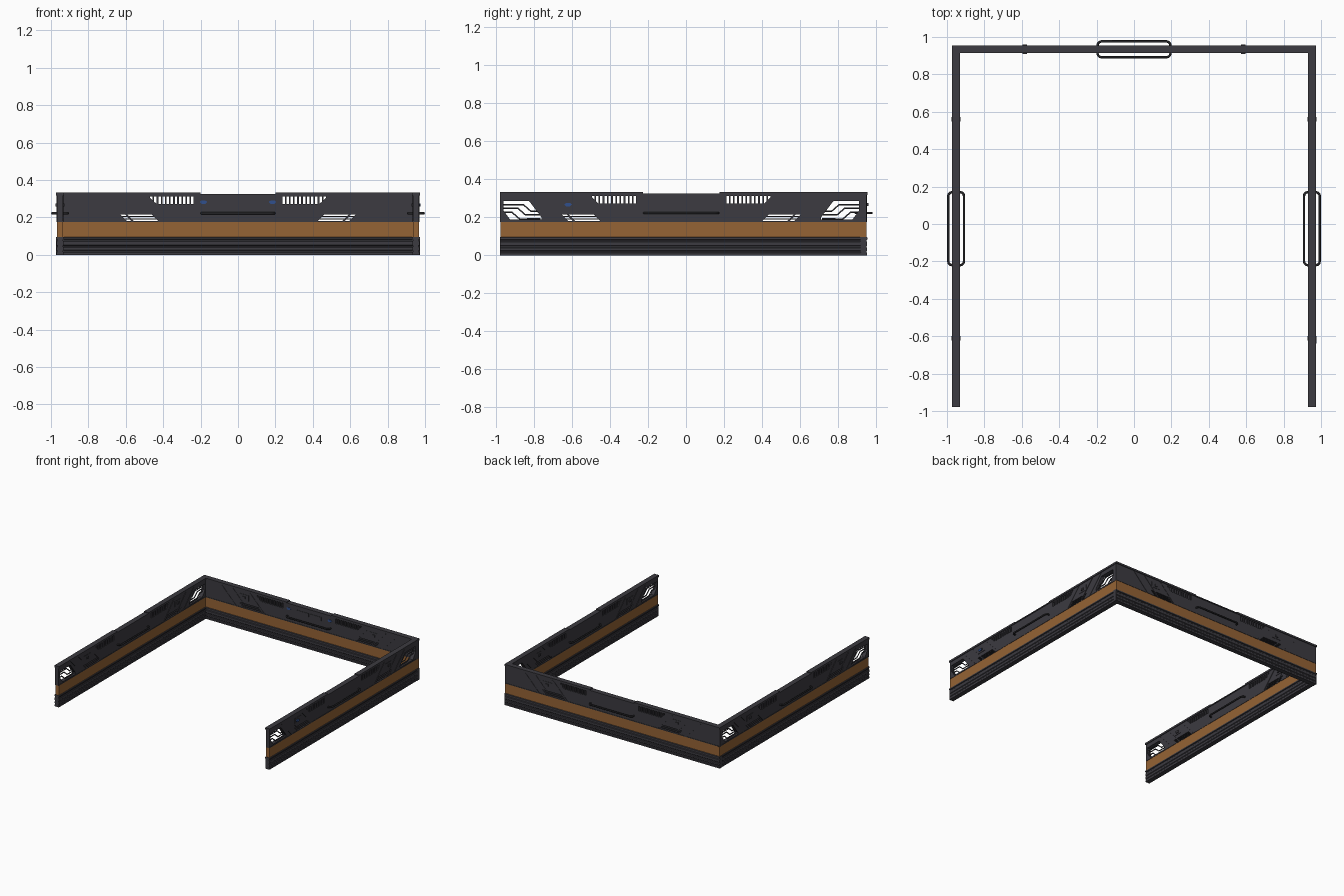
import bpy, bmesh, math
from mathutils import Matrix

if "Cube" in bpy.data.objects:
    bpy.data.objects.remove(bpy.data.objects["Cube"])

def material(name, rgb):
    m = bpy.data.materials.new(name)
    m.diffuse_color = (*rgb, 1)
    m.use_nodes = True
    m.node_tree.nodes["Principled BSDF"].inputs["Base Color"].default_value = m.diffuse_color
    return m

DARK = material("dark_grey", (0.045, 0.043, 0.052))
BLACK = material("near_black", (0.022, 0.022, 0.025))
BROWN = material("orange_brown", (0.30, 0.125, 0.035))
BLUE = material("blue", (0.03, 0.08, 0.27))

# local wall space: x = along the wall, y = outward, z = up
def prisms(name, polys, mat, M):
    """polys: list of (points in x/z, y0, y1)"""
    bm = bmesh.new()
    for pts, y0, y1 in polys:
        a = [bm.verts.new((x, y0, z)) for x, z in pts]
        b = [bm.verts.new((x, y1, z)) for x, z in pts]
        bm.faces.new(a)
        bm.faces.new(b[::-1])
        for i in range(len(pts)):
            j = (i + 1) % len(pts)
            bm.faces.new((a[j], a[i], b[i], b[j]))
    return finish(name, bm, mat, M)

def extrusion(name, half_profile, half, mat, M):
    """half_profile: (y, z) points bottom to top, mirrored in y, swept along x"""
    bm = bmesh.new()
    pts = half_profile + [(-y, z) for y, z in reversed(half_profile)]
    a = [bm.verts.new((-half, y, z)) for y, z in pts]
    b = [bm.verts.new((half, y, z)) for y, z in pts]
    bm.faces.new(a)
    bm.faces.new(b[::-1])
    for i in range(len(pts)):
        j = (i + 1) % len(pts)
        bm.faces.new((a[j], a[i], b[i], b[j]))
    return finish(name, bm, mat, M)

def finish(name, bm, mat, M):
    bmesh.ops.recalc_face_normals(bm, faces=bm.faces)
    me = bpy.data.meshes.new(name)
    bm.to_mesh(me)
    bm.free()
    me.materials.append(mat)
    ob = bpy.data.objects.new(name, me)
    ob.matrix_world = M
    bpy.context.collection.objects.link(ob)
    return ob

def rect(x0, x1, z0, z1):
    return [(x0, z0), (x1, z0), (x1, z1), (x0, z1)]

def both(pts):
    return [pts, [(-x, z) for x, z in pts]]

def tube(name, pts, r, closed, mat, M):
    cu = bpy.data.curves.new(name, 'CURVE')
    cu.dimensions = '3D'
    cu.bevel_depth = r
    cu.bevel_resolution = 1
    cu.use_fill_caps = True
    sp = cu.splines.new('POLY')
    sp.points.add(len(pts) - 1)
    for p, c in zip(sp.points, pts):
        p.co = (*c, 1)
    sp.use_cyclic_u = closed
    cu.materials.append(mat)
    ob = bpy.data.objects.new(name, cu)
    ob.matrix_world = M
    bpy.context.collection.objects.link(ob)

T = 0.0155   # half thickness of the upper panel

def wall(side, M, half, open_ends):
    # ribbed base with a ledge on top
    prof = [(.019, 0), (.019, .012), (.015, .016), (.015, .022), (.019, .026), (.019, .038),
            (.015, .042), (.015, .048), (.019, .052), (.019, .07), (.015, .074), (.015, .081),
            (.021, .083), (.021, .093), (.016, .096)]
    extrusion(side + "_base", prof, half, DARK, M)
    # coloured band
    extrusion(side + "_band", [(.0155, .095), (.0155, .176)], half - .004, BROWN, M)
    # upper panel with cut vents
    panel = extrusion(side + "_panel", [(T, .174), (T, .322)], half - .002, DARK, M)
    cuts = []
    for i in range(11):                       # upright vent slots, cut by a slant
        x = -.47 + i * .022
        lo = [max(.272, .310 - (x + d + .475)) for d in (0, .013)]
        cuts += both([(x, lo[0]), (x + .013, lo[1]), (x + .013, .312), (x, .312)])
    for z0, z1 in ((.181, .189), (.194, .202), (.207, .215)):   # slanted flat slots
        a, b = .215 - z0, .215 - z1
        cuts += both([(-.63 + a, z0), (-.46 + a, z0), (-.46 + b, z1), (-.63 + b, z1)])
    if open_ends:                             # big openings at the wall ends
        cuts += both([(-.935, .236), (-.90, .188), (-.735, .188), (-.735, .2),
                      (-.80, .285), (-.935, .285)])
    cutter = prisms("cutter", [(c, -.05, .05) for c in cuts], DARK, M)
    cutter.hide_render = True
    mod = panel.modifiers.new("vents", 'BOOLEAN')
    mod.operation, mod.solver, mod.object = 'DIFFERENCE', 'EXACT', cutter
    bpy.context.view_layer.objects.active = panel
    bpy.ops.object.modifier_apply(modifier="vents")
    bpy.data.objects.remove(cutter)

    # top cap, a little lower in the middle
    prisms(side + "_cap", [(rect(-half, half, .318, .326), -.021, .021)]
           + [(p, -.021, .021) for p in both(rect(-half, -.2, .326, .333))], DARK, M)

    # raised trims on both faces
    trims, studs = [], []
    for s in (1, -1):
        y0, y1 = s * (T - .002), s * (T + .0025)
        for x in (-.80, -.70, -.545):         # slanted strips
            trims += [(p, y0, y1) for p in both([(x, .316), (x + .012, .316),
                                                 (x + .142, .18), (x + .13, .18)])]
        trims += [(p, y0, y1) for p in both(rect(-.625, -.545, .245, .29))]
        trims.append((rect(-half + .01, half - .01, .175, .18), y0, y1))
        studs += [(p, y0, s * .0245) for p in both(rect(-.597, -.573, .258, .275))]
    prisms(side + "_trims", trims, DARK, M)
    prisms(side + "_studs", studs, DARK, M)

    # pipes running through the end openings
    if open_ends:
        for k, (dx, dz) in enumerate(((0, 0), (-.03, -.022), (.03, .018))):
            for s in (1, -1):
                path = [(-.94, .248), (-.86 + dx, .248), (-.82 + dx, .213), (-.74, .213)]
                tube(f"{side}_pipe", [(s * x, 0, z + dz) for x, z in path], .0045, False, DARK, M)

    # rod handle looping around the wall
    hx, hy, c = .195, .042, .02
    loop = []
    for sx, sy, a0 in ((1, 1, 0), (-1, 1, 90), (-1, -1, 180), (1, -1, 270)):
        for k in range(4):
            a = math.radians(a0 + k * 30)
            loop.append((sx * (hx - c) + c * math.cos(a), sy * (hy - c) + c * math.sin(a), .222))
    tube(side + "_handle", loop, .0065, True, BLACK, M)

def spot(x, z):
    return [(x - .02, z), (x - .01, z - .011), (x + .01, z - .011), (x + .02, z), (x + .01, z + .007),
            (x - .01, z + .007)]

back = Matrix.Translation((0, .934, 0))
right = Matrix.Translation((.951, -.025, 0)) @ Matrix.Rotation(-math.pi / 2, 4, 'Z')
left = Matrix.Translation((-.951, -.025, 0)) @ Matrix.Rotation(math.pi / 2, 4, 'Z')
wall("back", back, .972, False)
wall("right", right, .954, True)
wall("left", left, .954, True)

# control plates and blue lights on the inner face of the back wall
prisms("back_plates", [(p, -T - .003, -T + .002) for p in both(rect(-.11, -.004, .262, .29))], DARK, back)
prisms("back_lights", [(p, -T - .003, -T + .002) for p in both(spot(-.185, .283))], BLUE, back)
# single blue light on the outside of the right wall
prisms("right_light", [(spot(.595, .268), .02, .0255)], BLUE, right)
